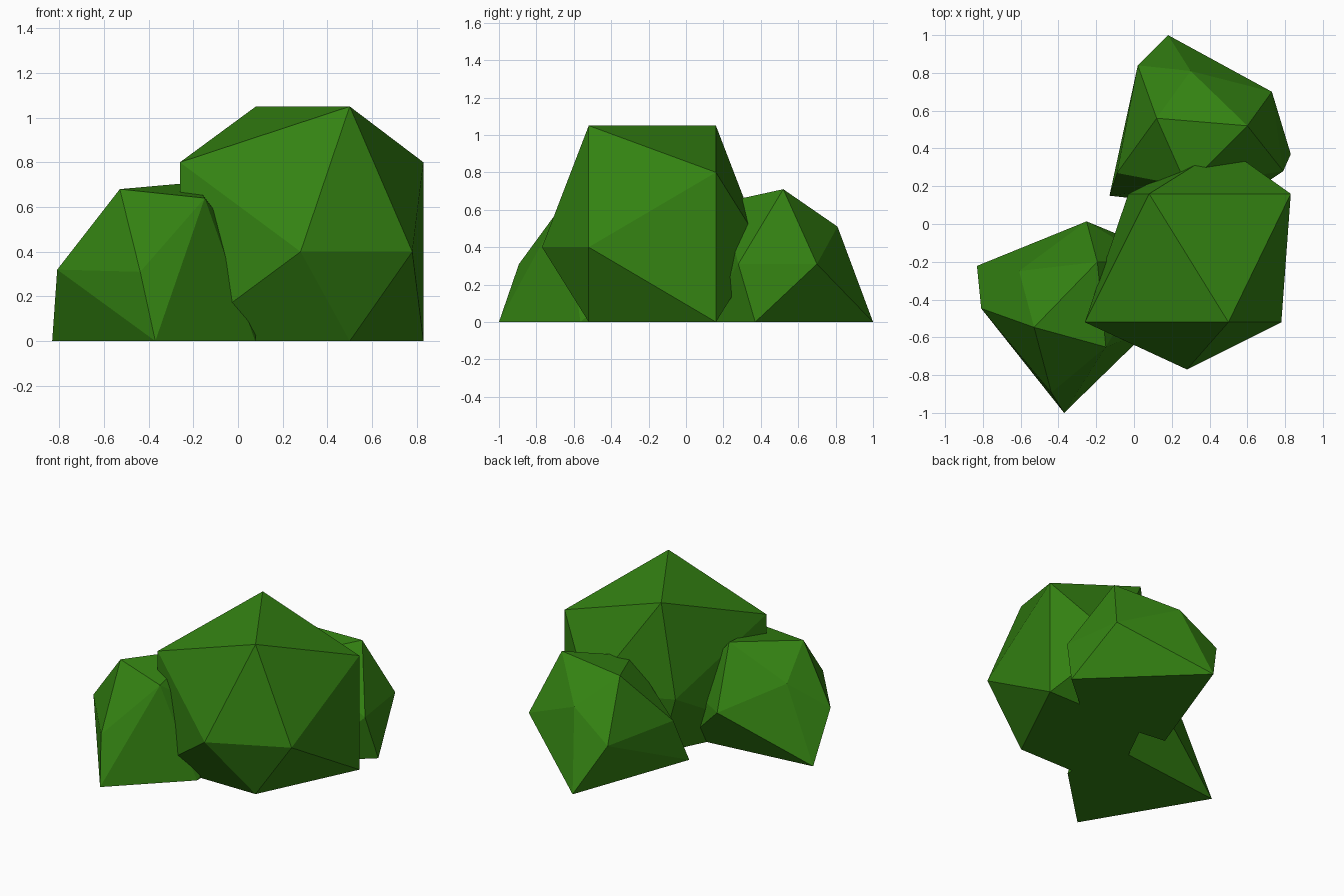
import bpy, bmesh
from mathutils import Matrix, Vector

cube = bpy.data.objects.get("Cube")
if cube:
    bpy.data.objects.remove(cube, do_unlink=True)

# Single leaf colour
leaf = bpy.data.materials.new("leaf_green")
leaf.use_nodes = True
green = (0.034, 0.225, 0.006, 1.0)
leaf.diffuse_color = green
bsdf = leaf.node_tree.nodes["Principled BSDF"]
bsdf.inputs["Base Color"].default_value = green
bsdf.inputs["Roughness"].default_value = 0.9


def clump(name, points, transform=Matrix()):
    """Faceted foliage clump: the convex hull of a few corner points."""
    bm = bmesh.new()
    for p in points:
        bm.verts.new(transform @ Vector(p))
    hull = bmesh.ops.convex_hull(bm, input=bm.verts[:])
    loose = [v for v in bm.verts if not v.link_faces]
    bmesh.ops.delete(bm, geom=loose, context='VERTS')
    bmesh.ops.recalc_face_normals(bm, faces=bm.faces[:])
    mesh = bpy.data.meshes.new(name)
    bm.to_mesh(mesh)
    bm.free()
    mesh.materials.append(leaf)
    obj = bpy.data.objects.new(name, mesh)
    bpy.context.scene.collection.objects.link(obj)
    return obj


# Large clump: ridge and shoulders repeat flattened on the ground, waist between
ridge = [(0.50, -0.52, 1.05), (0.08, 0.16, 1.05)]
shoulders = [(-0.26, -0.52, 0.80), (0.83, 0.16, 0.80)]
waist = [(0.28, -0.77, 0.40), (0.78, -0.52, 0.40),
         (0.48, 0.41, 0.40), (-0.03, 0.16, 0.40)]
ground = [(x, y, 0) for x, y, z in ridge + shoulders]
clump("large_clump", ridge + shoulders + waist + ground)

# Small clump, used twice
small = [
    (0.60, 0.52, 0.71), (0.12, 0.56, 0.68),                      # ridge
    (0.30, 0.81, 0.51), (0.28, 0.20, 0.64),                      # shoulders
    (0.73, 0.70, 0.31), (0.02, 0.84, 0.32),
    (0.79, 0.28, 0.31), (-0.09, 0.27, 0.31),                     # waist
    (0.18, 1.00, 0), (0.83, 0.37, 0), (-0.13, 0.15, 0), (0.49, 0.08, 0),
]
clump("back_clump", small)

# Front copy is turned about one ground corner and moved into place
turn = (Matrix.Translation((-0.37, -1.0, 0))
        @ Matrix.Rotation(0.885, 4, 'Z')
        @ Matrix.Translation((0.13, -0.15, 0)))
clump("front_clump", small, turn)
